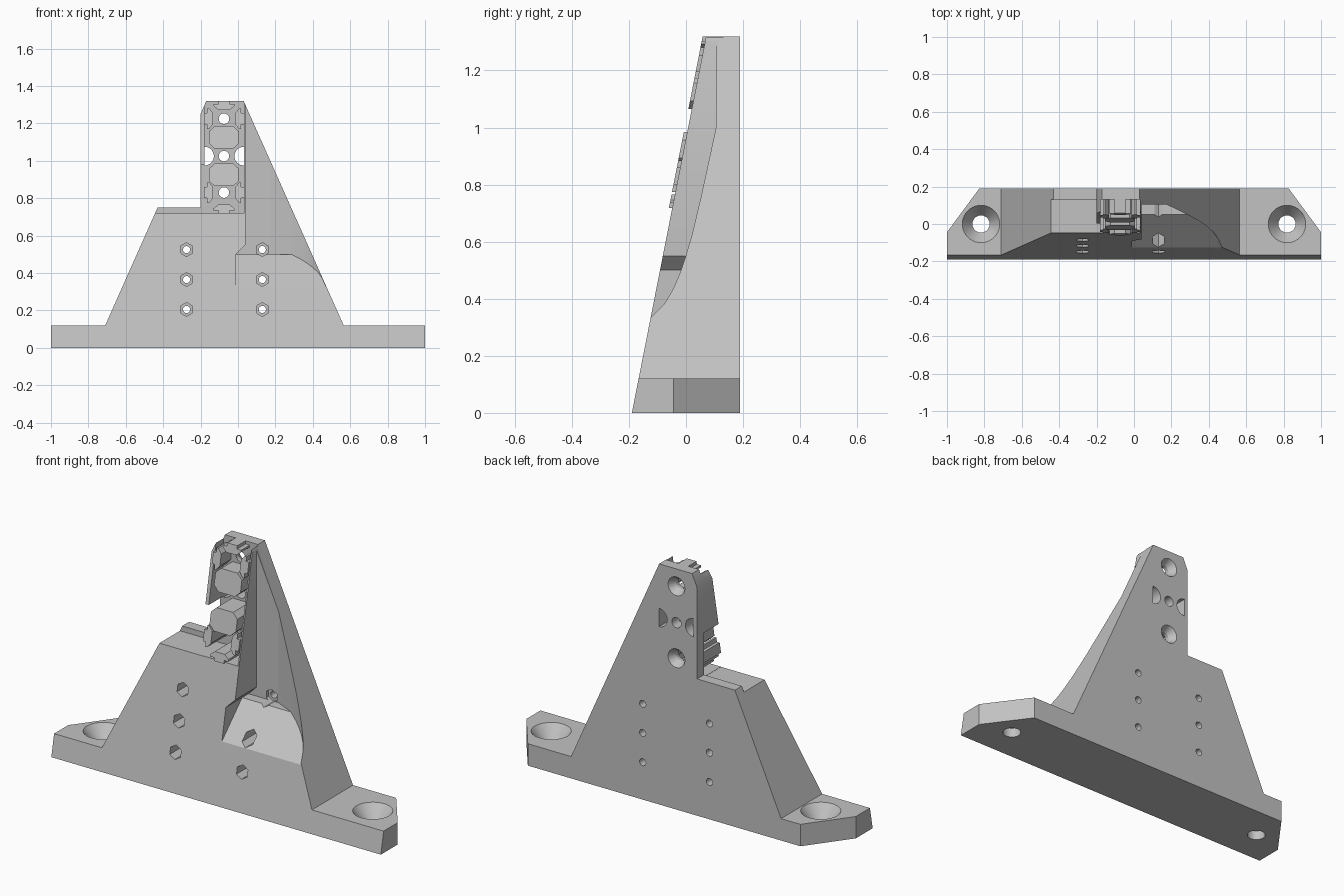
import bpy, bmesh, math
from mathutils import Matrix

cube = bpy.data.objects.get("Cube")
if cube:
    bpy.data.objects.remove(cube, do_unlink=True)

grey = bpy.data.materials.new("plain_grey")
grey.use_nodes = True
COLOUR = (0.54, 0.54, 0.54, 1)
grey.diffuse_color = COLOUR
grey.node_tree.nodes["Principled BSDF"].inputs["Base Color"].default_value = COLOUR

BACK = 0.19      # back face
SEAT = 0.13      # floor of the rail pocket
MID = -0.075     # centre line of the rail
CELLS = (0.83, 1.025, 1.225)


def finish(name, bm):
    bmesh.ops.recalc_face_normals(bm, faces=bm.faces)
    me = bpy.data.meshes.new(name)
    bm.to_mesh(me)
    bm.free()
    me.materials.append(grey)
    ob = bpy.data.objects.new(name, me)
    bpy.context.collection.objects.link(ob)
    return ob


def prism(name, pts, axis, lo, hi):
    """Extrude a 2D outline along one axis; the outline uses the other two axes in order."""
    bm = bmesh.new()
    place = {"x": lambda a, b, t: (t, a, b),
             "y": lambda a, b, t: (a, t, b),
             "z": lambda a, b, t: (a, b, t)}[axis]
    rings = [[bm.verts.new(place(a, b, t)) for a, b in pts] for t in (lo, hi)]
    bm.faces.new(rings[0])
    bm.faces.new(rings[1])
    n = len(pts)
    for i in range(n):
        j = (i + 1) % n
        bm.faces.new((rings[0][i], rings[0][j], rings[1][j], rings[1][i]))
    return finish(name, bm)


def box(name, x0, x1, y0, y1, z0, z1):
    return prism(name, [(x0, y0), (x1, y0), (x1, y1), (x0, y1)], "z", z0, z1)


def ring(cx, cz, r, n, turn=0.0, arc=math.tau):
    return [(cx + r * math.cos(turn + arc * i / n), cz + r * math.sin(turn + arc * i / n))
            for i in range(n)]


def cone_z(name, x, y, z0, z1, r0, r1):
    bm = bmesh.new()
    bmesh.ops.create_cone(bm, cap_ends=True, segments=40, radius1=r0, radius2=r1, depth=z1 - z0,
                          matrix=Matrix.Translation((x, y, (z0 + z1) / 2)))
    return finish(name, bm)


def cone_y(name, x, z, y0, y1, r0, r1):
    ob = cone_z(name, 0, 0, y0, y1, r0, r1)
    ob.data.transform(Matrix.Translation((x, 0, z)) @ Matrix.Rotation(-math.pi / 2, 4, "X"))
    return ob


def boolean(ob, tool, operation="DIFFERENCE"):
    mod = ob.modifiers.new("cut", "BOOLEAN")
    mod.operation, mod.object, mod.solver = operation, tool, "EXACT"
    bpy.context.view_layer.update()
    dg = bpy.context.evaluated_depsgraph_get()
    me = bpy.data.meshes.new_from_object(ob.evaluated_get(dg))
    ob.modifiers.clear()
    ob.data = me
    bpy.data.objects.remove(tool, do_unlink=True)


def front_wedge(offset):
    """Everything in front of the leaning front plane."""
    return prism("wedge", [(-0.245 - offset, -0.28), (0.11 - offset, 1.52), (-0.9, 1.52), (-0.9, -0.28)],
                 "x", -2, 2)


# Bracket outline, leaning front
outline = [(-1, 0), (1, 0), (1, .12), (.565, .12), (.03, 1.32), (-.17, 1.32), (-.2, 1.25),
           (-.2, .75), (-.43, .75), (-.71, .12), (-1, .12)]
body = prism("bracket_body", outline, "y", -0.4, BACK)
boolean(body, front_wedge(0))

# Clipped rear foot corners and countersunk foot holes
for s in (-1, 1):
    boolean(body, prism("corner", [(s * 1.034, -.09), (s * .79, .24), (s * 1.2, .24), (s * 1.2, -.09)],
                        "z", -.1, .3))
    boolean(body, cone_z("foot_hole", s * .818, 0, -.1, .2, .046, .046))
    boolean(body, cone_z("foot_sink", s * .818, 0, .05, .13, .045, .108))

# Curved recess beside the column
recess = prism("recess", [(-.01, 0), (-.01, .5), (.04, .55), (.04, 1.45), (.8, 1.45), (.8, 0)], "y", -.39, .15)
plan = [(-.05, -.45), (-.05, .105), (.173, .105), (.28, .053), (.34, .021), (.375, -.002), (.4, -.021),
        (.425, -.045), (.449, -.077), (.47, -.125), (.485, -.2), (.485, -.45)]
boolean(recess, prism("recess_plan", plan, "z", -.1, 1.6), "INTERSECT")
side = [(-.42, .035), (.05, .5), (.2, .5), (.2, 1.55), (-.42, 1.55)]
boolean(recess, prism("recess_side", side, "x", -.2, 1), "INTERSECT")
boolean(body, recess)

# Shoulder ledge and rail pocket
boolean(body, box("shoulder", -.7, -.179, -.5, SEAT, .72, .98))
boolean(body, box("pocket", -.18, .032, -.5, SEAT, .721, 1.5))

# Bolt holes with hexagonal nut pockets
for x in (-.275, .13):
    for z in (.205, .365, .525):
        boolean(body, prism("nut", ring(x, z, .037, 6, math.pi / 6), "y", -.5, .125))
        boolean(body, cone_y("bolt", x, z, 0, .3, .019, .019))

# Rail screw holes, countersunk from behind
for z in CELLS:
    boolean(body, cone_y("screw", MID, z, .05, .3, .028, .028))
    if z != CELLS[1]:
        boolean(body, cone_y("screw_sink", MID, z, .15, .2, .027, .057))

# Half-round openings either side of the middle screw
for x, turn in ((-.179, -math.pi / 2), (.031, math.pi / 2)):
    arc = ring(x, CELLS[1], .05, 16, turn, math.pi)
    arc.append((x, CELLS[1] + (.05 if x < 0 else -.05)))
    boolean(body, prism("opening", arc, "y", .05, .3))


# Rail keys: octagonal cores and T-shaped slot keys
def key(name, pts):
    ob = prism(name, pts, "y", -.5, SEAT + .01)
    boolean(ob, front_wedge(.012))
    return ob


for name, z in (("lower_core", .925), ("upper_core", 1.125)):
    a, b, c = .08, .06, .032
    key(name, [(MID + x, z + h) for x, h in
               ((-a, -c), (-a + .03, -b), (a - .03, -b), (a, -c), (a, c), (a - .03, b), (-a + .03, b), (-a, c))])

half = [(0, .03), (.017, .03), (.017, .055), (.028, .055), (.048, .03)]
tee = half + [(d, -w) for d, w in reversed(half)]
for label, z in (("lower", CELLS[0]), ("upper", CELLS[2])):
    key(label + "_right_key", [(-.182 + d, z + w) for d, w in tee])
    key(label + "_left_key", [(.034 - d, z + w) for d, w in tee])
key("top_key", [(MID + w, 1.32 - d) for d, w in tee])
key("bottom_key", [(MID + w, .718 + d) for d, w in tee])

# Smooth the round surfaces, keep the edges
bpy.ops.object.select_all(action="DESELECT")
body.select_set(True)
bpy.context.view_layer.objects.active = body
bpy.ops.object.shade_smooth_by_angle(angle=math.radians(25))
